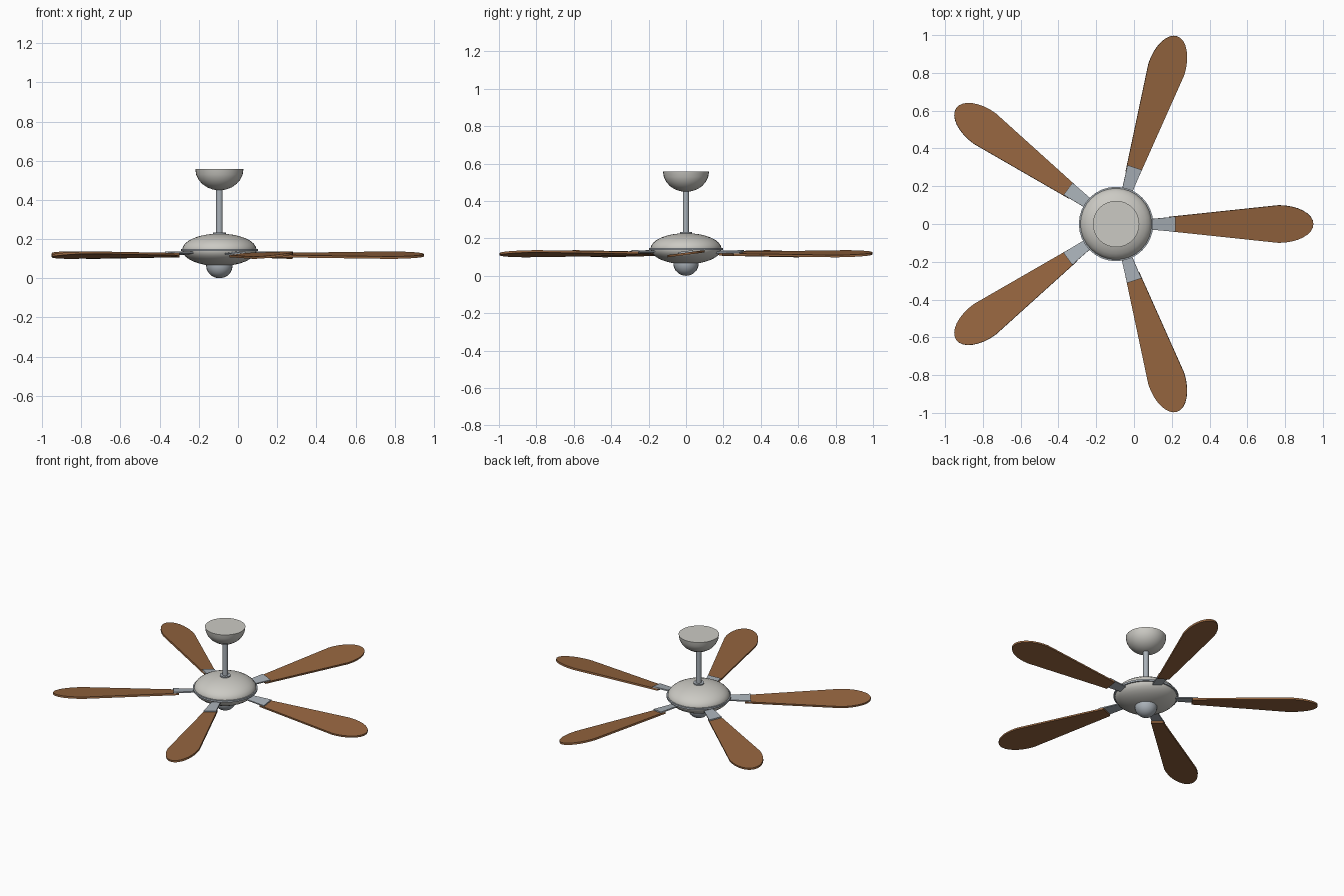
import bpy, bmesh, math
from mathutils import Matrix

if "Cube" in bpy.data.objects:
    bpy.data.objects.remove(bpy.data.objects["Cube"])

HUB_X = -0.095


def material(name, rgb):
    m = bpy.data.materials.new(name)
    m.use_nodes = True
    m.diffuse_color = (*rgb, 1)
    m.node_tree.nodes["Principled BSDF"].inputs["Base Color"].default_value = (*rgb, 1)
    return m


nickel = material("warm nickel", (0.60, 0.59, 0.55))
steel = material("blue grey steel", (0.40, 0.44, 0.48))
wood = material("brown wood", (0.30, 0.13, 0.05))


def finish(name, bm, mat, matrix, angle=35):
    bmesh.ops.recalc_face_normals(bm, faces=bm.faces)
    mesh = bpy.data.meshes.new(name)
    bm.to_mesh(mesh)
    bm.free()
    mesh.materials.append(mat)
    obj = bpy.data.objects.new(name, mesh)
    bpy.context.collection.objects.link(obj)
    obj.matrix_world = matrix
    bpy.ops.object.select_all(action='DESELECT')
    obj.select_set(True)
    bpy.context.view_layer.objects.active = obj
    bpy.ops.object.shade_smooth_by_angle(angle=math.radians(angle))
    return obj


def lathe(name, profile, mat, segments=32):
    """Spin a (radius, z) profile around the fan axis."""
    bm = bmesh.new()
    verts = [bm.verts.new((r, 0, z)) for r, z in profile]
    edges = [bm.edges.new(pair) for pair in zip(verts, verts[1:])]
    bmesh.ops.spin(bm, geom=verts + edges, cent=(0, 0, 0), axis=(0, 0, 1),
                   angle=math.tau, steps=segments, use_merge=False)
    bmesh.ops.remove_doubles(bm, verts=bm.verts, dist=1e-5)
    return finish(name, bm, mat, Matrix.Translation((HUB_X, 0, 0)))


def arc(radius, height, z, start, end, steps):
    """Elliptical profile, angles in degrees from the equator."""
    pts = []
    for i in range(steps + 1):
        a = math.radians(start + (end - start) * i / steps)
        pts.append((max(radius * math.cos(a), 0), z + height * math.sin(a)))
    return pts


def rod(radius, low, high):
    return [(0, low), (radius, low), (radius, high), (0, high)]


def plate(name, outline, low, high, mat, matrix):
    """Extrude a flat outline between two heights."""
    bm = bmesh.new()
    face = bm.faces.new([bm.verts.new((x, y, low)) for x, y in outline])
    top = bmesh.ops.extrude_face_region(bm, geom=[face])["geom"]
    bmesh.ops.translate(bm, vec=(0, 0, high - low),
                        verts=[g for g in top if isinstance(g, bmesh.types.BMVert)])
    return finish(name, bm, mat, matrix)


# Ceiling mount and down rod
lathe("ceiling_canopy", arc(0.123, 0.108, 0.557, -90, 0, 6) + [(0, 0.557)], nickel)
lathe("down_rod", rod(0.017, 0.2, 0.47), steel, 16)
lathe("rod_collar", rod(0.033, 0.21, 0.234), steel, 24)

# Motor housing with its trim band and lower cap
lathe("motor_housing", arc(0.19, 0.083, 0.145, -90, 90, 16), nickel)
lathe("trim_band", rod(0.197, 0.138, 0.15), steel)
lathe("lower_cap", arc(0.068, 0.066, 0.066, -90, 90, 10), steel, 24)

# Blade outline: straight taper, then a rounded tip
tip = [(0.86 + 0.185 * math.sin(a), 0.1 * math.cos(a))
       for a in (math.pi * i / 16 for i in range(17))]
blade_outline = [(0.28, -0.038), (0.28, 0.038)] + tip
arm_outline = [(0.15, -0.025), (0.15, 0.025), (0.315, 0.04), (0.315, -0.04)]

# Five pitched blades, each on a metal arm
for i in range(5):
    place = (Matrix.Translation((HUB_X, 0, 0.118))
             @ Matrix.Rotation(math.tau * i / 5, 4, 'Z')
             @ Matrix.Rotation(math.radians(7.5), 4, 'X'))
    plate(f"blade_{i + 1}", blade_outline, -0.006, 0.006, wood, place)
    plate(f"blade_arm_{i + 1}", arm_outline, 0.006, 0.014, steel, place)
